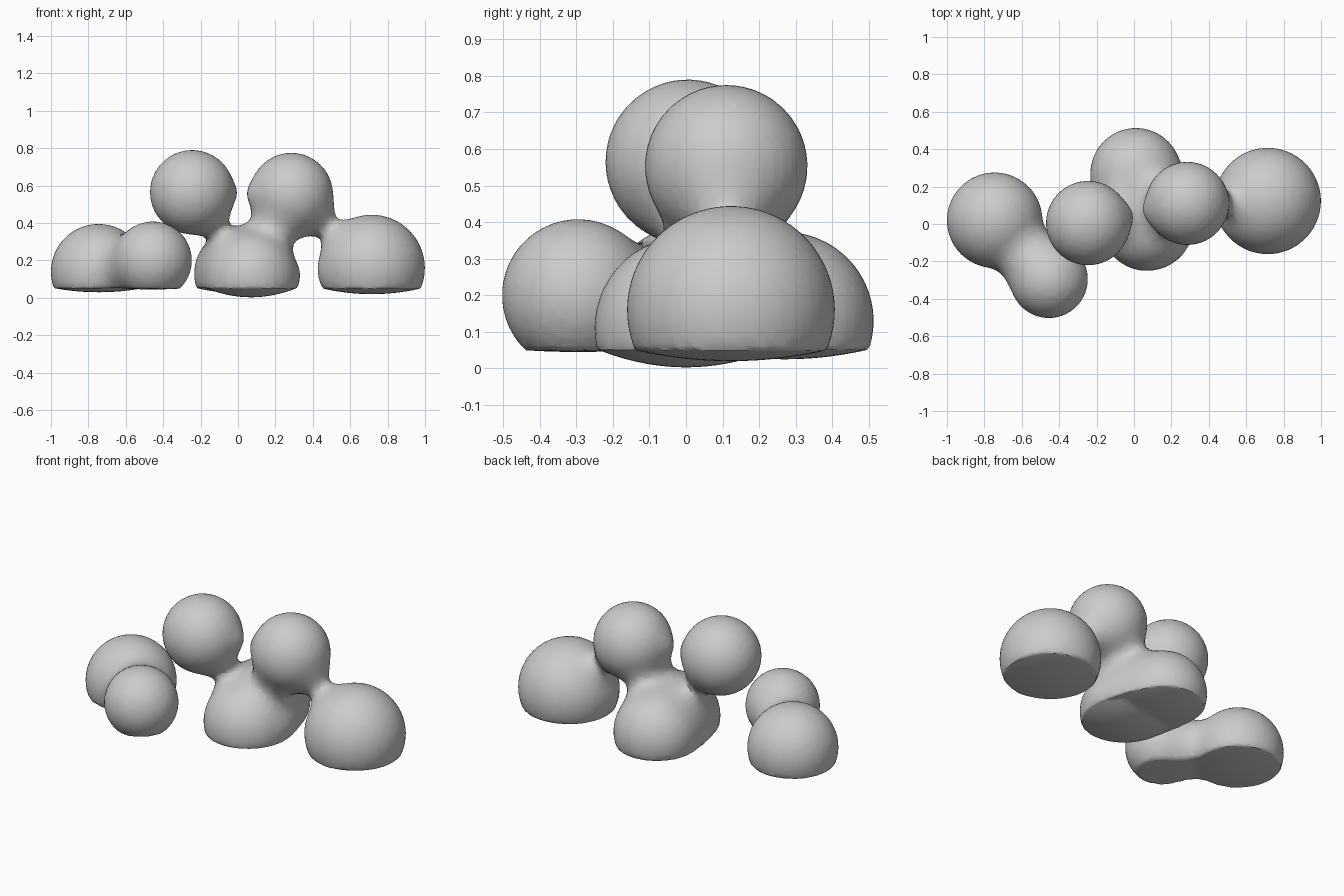
import bpy

cube = bpy.data.objects.get("Cube")
if cube:
    bpy.data.objects.remove(cube, do_unlink=True)

grey = bpy.data.materials.new("soft grey")
grey.use_nodes = True
colour = (0.6, 0.6, 0.6, 1)
grey.diffuse_color = colour
grey.node_tree.nodes["Principled BSDF"].inputs["Base Color"].default_value = colour


def blob_group(name, balls):
    """Merge soft balls (x, y, z, radius, underside bulge) and flatten the underside."""
    data = bpy.data.metaballs.new(name + " field")
    data.resolution = data.render_resolution = 0.025
    data.threshold = 0.6
    for x, y, z, r, _ in balls:
        ball = data.elements.new(type='BALL')
        ball.co = (x, y, z)
        ball.stiffness = 2
        ball.radius = r / 0.575
    field = bpy.data.objects.new(name + " field", data)
    bpy.context.collection.objects.link(field)
    bpy.context.view_layer.update()
    graph = bpy.context.evaluated_depsgraph_get()
    mesh = bpy.data.meshes.new_from_object(field.evaluated_get(graph))
    bpy.data.objects.remove(field, do_unlink=True)

    # gently domed underside
    for v in mesh.vertices:
        dome = 0.0
        for x, y, z, r, bulge in balls:
            rho = ((v.co.x - x) ** 2 + (v.co.y - y) ** 2) / r ** 2
            dome = max(dome, bulge * (1 - rho))
        v.co.z = max(v.co.z, 0.055 - dome)

    mesh.materials.clear()
    mesh.materials.append(grey)
    obj = bpy.data.objects.new(name, mesh)
    bpy.context.collection.objects.link(obj)
    bpy.ops.object.select_all(action='DESELECT')
    obj.select_set(True)
    bpy.context.view_layer.objects.active = obj
    bpy.ops.object.shade_smooth_by_angle(angle=0.7)
    return obj


# small separate pair of joined balls
blob_group("right_pair", [
    (-0.745, 0.02, 0.14, 0.255, 0.025),
    (-0.455, -0.295, 0.20, 0.208, 0.01),
])

# main cluster: long base, side ball and two upper balls
blob_group("main_cluster", [
    (0.07, 0.00, 0.11, 0.25, 0.052),
    (0.01, 0.27, 0.13, 0.243, 0.03),
    (0.715, 0.123, 0.16, 0.284, 0.035),
    (-0.245, 0.005, 0.565, 0.225, 0),
    (0.285, 0.11, 0.553, 0.222, 0),
])
